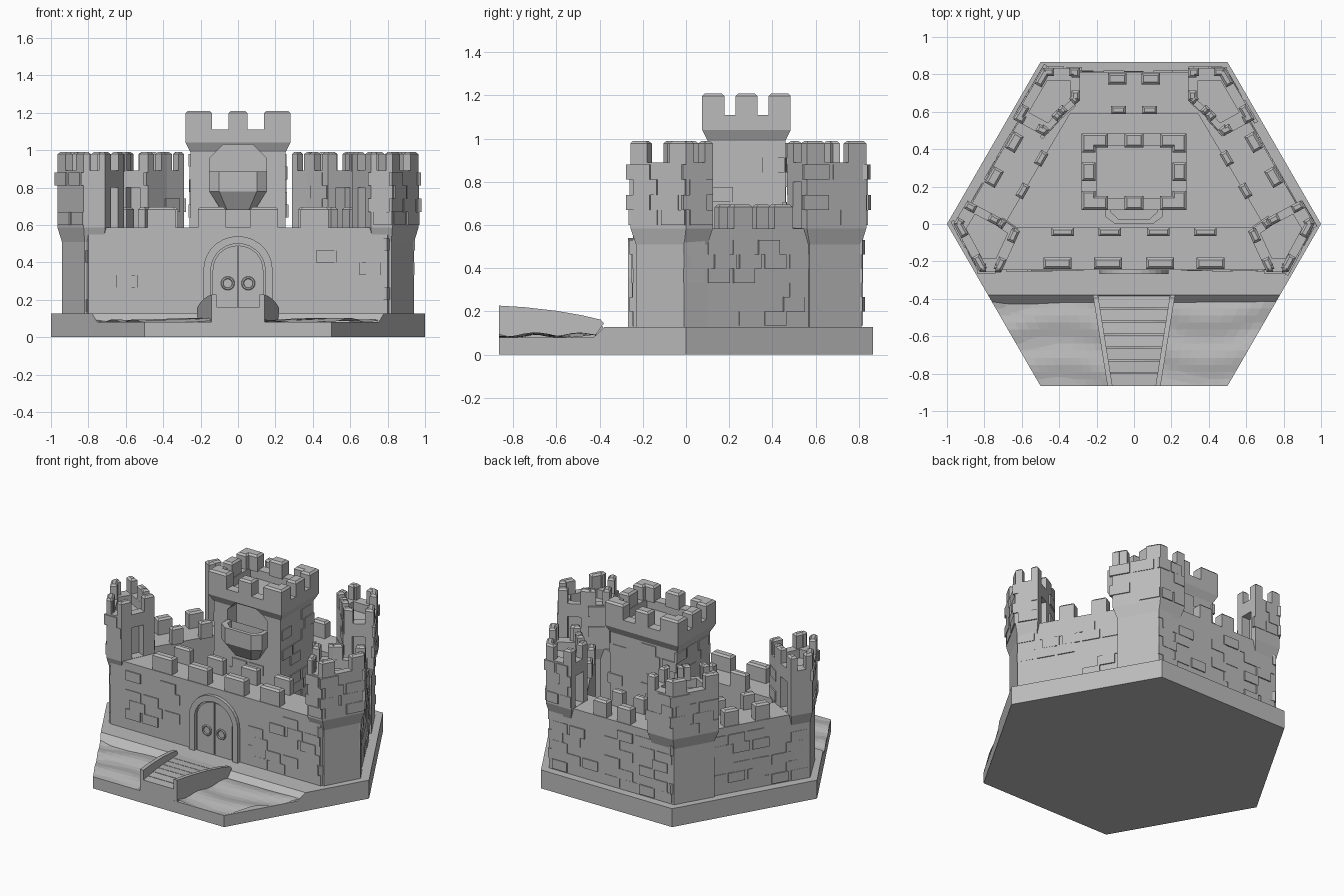
import bpy, bmesh, math, random
from mathutils import Vector

random.seed(4)
if "Cube" in bpy.data.objects:
    bpy.data.objects.remove(bpy.data.objects["Cube"])

GREY = (0.5, 0.5, 0.5, 1)
stone = bpy.data.materials.new("stone_grey")
stone.use_nodes = True
stone.diffuse_color = GREY
stone.node_tree.nodes["Principled BSDF"].inputs["Base Color"].default_value = GREY


def finish(name, bm):
    bmesh.ops.recalc_face_normals(bm, faces=bm.faces)
    me = bpy.data.meshes.new(name)
    bm.to_mesh(me)
    bm.free()
    me.materials.append(stone)
    ob = bpy.data.objects.new(name, me)
    bpy.context.collection.objects.link(ob)
    return ob


def add_rings(bm, rings):
    """Skin a stack of equal point rings and cap both ends."""
    rows = [[bm.verts.new(p) for p in r] for r in rings]
    n = len(rows[0])
    for a, b in zip(rows, rows[1:]):
        for i in range(n):
            j = (i + 1) % n
            bm.faces.new((a[i], a[j], b[j], b[i]))
    bm.faces.new(rows[0][::-1])
    bm.faces.new(rows[-1])


def loft(name, layers):
    bm = bmesh.new()
    add_rings(bm, [[(x, y, z) for x, y in poly] for poly, z in layers])
    return finish(name, bm)


def prism_y(name, pts, y0, y1):
    bm = bmesh.new()
    add_rings(bm, [[(x, y, z) for x, z in pts] for y in (y0, y1)])
    return finish(name, bm)


def scaled(poly, k):
    cx = sum(p[0] for p in poly) / len(poly)
    cy = sum(p[1] for p in poly) / len(poly)
    return [(cx + (x - cx) * k, cy + (y - cy) * k) for x, y in poly]


def block(bm, p, q, t, width, depth, z0, z1, inset=0.0, cham=0.0):
    """Box lying along the edge p-q at fraction t, its outer face inset to the left."""
    p, q = Vector(p), Vector(q)
    d = (q - p).normalized()
    n = Vector((-d.y, d.x))
    c = p.lerp(q, t) + n * inset

    def ring(e, z):
        a, b = -width / 2 + e, width / 2 - e
        return [(*(c + d * u + n * v), z) for u, v in
                ((a, e), (b, e), (b, depth - e), (a, depth - e))]
    rings = [ring(0, z0), ring(0, z1 - cham), ring(cham, z1)] if cham else [ring(0, z0), ring(0, z1)]
    add_rings(bm, rings)


def edges(poly):
    return list(zip(poly, poly[1:] + poly[:1]))


def bricks(bm, p, q, z0, z1, skip=None):
    """Running-bond courses with some stones standing proud of the wall."""
    length = (Vector(q) - Vector(p)).length
    rows = round((z1 - z0) / 0.065)
    h, n = (z1 - z0) / rows, max(1, round(length / 0.13))
    for r in range(rows):
        for i in range(n):
            t = (i + (0.3 if r % 2 else 0.55)) / n
            x = p[0] + (q[0] - p[0]) * t
            z = z0 + r * h
            if random.random() < 0.5 or (skip and skip(x, z)):
                continue
            out = random.uniform(0.003, 0.009)
            block(bm, p, q, t, length / n * 0.85, 0.02, z, z + h, -out)


def cut(ob, cutter):
    m = ob.modifiers.new("cut", 'BOOLEAN')
    m.operation, m.solver, m.object = 'DIFFERENCE', 'EXACT', cutter
    cutter.hide_render = True
    bpy.context.view_layer.objects.active = ob
    bpy.ops.object.modifier_apply(modifier=m.name)
    bpy.data.objects.remove(cutter)


def mirrored(poly, s):
    return poly if s < 0 else [(-x, y) for x, y in poly][::-1]


def arch(w, z0, spring, top, n=14):
    arc = [(w * math.cos(math.pi * i / n), spring + (top - spring) * math.sin(math.pi * i / n))
           for i in range(n + 1)]
    return [(w, z0)] + arc + [(-w, z0)]


# Hexagonal base, raised land and rippled water
hexagon = [(math.cos(math.pi * i / 3), math.sin(math.pi * i / 3)) for i in range(6)]
loft("base", [(hexagon, 0), (hexagon, 0.08)])


def land_outline(y):
    x = 1 + y / math.sqrt(3)
    return hexagon[:4] + [(-x, y), (x, y)]


loft("land", [(land_outline(-0.43), 0.078), (land_outline(-0.38), 0.127)])

bm = bmesh.new()
bmesh.ops.create_grid(bm, x_segments=24, y_segments=12, size=1)
for v in bm.verts:
    u, y = v.co.x, -0.64 + v.co.y * 0.226
    x = u * (1 + y / math.sqrt(3))
    z = 0.09 + 0.008 * math.sin(28 * y + 3 * math.sin(4 * x)) + 0.005 * math.sin(9 * x + 5 * y)
    v.co = (x, y, z)
finish("water", bm)

# Curtain walls
outer = [(-0.8, -0.245), (0.8, -0.245), (0.93, 0), (0.465, 0.812), (-0.465, 0.812), (-0.93, 0)]
inner = [(-0.695, -0.02), (0.695, -0.02), (0.69, 0), (0.342, 0.59), (-0.342, 0.59), (-0.69, 0)]
names = ["front", "front_left", "left", "back", "right", "front_right"]
for i, nm in enumerate(names):
    j = (i + 1) % 6
    loft(nm + "_wall", [([outer[i], outer[j], inner[j], inner[i]], z) for z in (0.12, 0.585)])

bm = bmesh.new()
for p, q in edges(outer):
    bricks(bm, p, q, 0.135, 0.53, lambda x, z: p[1] < -0.2 and q[1] < -0.2 and abs(x) < 0.25 and z < 0.53)
finish("wall_bricks", bm)

# Curtain merlons on the outer and inner edge of the wall walk
bm = bmesh.new()
for k, xs in ((0, (-0.41, -0.14, 0.14, 0.41)), (3, (-0.09, 0.09)), (2, (0.33, 0.56)), (4, (0.44, 0.67))):
    p, q = outer[k], outer[(k + 1) % 6]
    length = (Vector(q) - Vector(p)).length
    for f in xs:
        t = 0.5 + f / length if k in (0, 3) else f
        w = 0.15 if k == 0 else 0.1
        block(bm, p, q, t, w, 0.06, 0.58, 0.695, 0.005, 0.012)
        block(bm, p, q, 0.5 + (t - 0.5) * 0.93, w * 0.8, 0.045, 0.58, 0.695, 0.18, 0.012)
finish("wall_merlons", bm)


def crenellate(name, poly, z0, z1, depth, share, middle=False):
    bm = bmesh.new()
    for p, q in edges(poly):
        length = (Vector(q) - Vector(p)).length
        for t in (share / 2, 1 - share / 2):
            block(bm, p, q, t, length * share, depth, z0, z1, 0, 0.012)
        if middle:
            block(bm, p, q, 0.5, 0.1, depth, z0, z1, 0, 0.012)
    finish(name, bm)


# Corner towers with doorways onto the wall walk
front_poly = [(-0.965, 0), (-0.825, -0.257), (-0.71, -0.257), (-0.61, -0.04), (-0.71, 0.03), (-0.89, 0.125)]
back_poly = [(-0.485, 0.835), (-0.645, 0.56), (-0.48, 0.47), (-0.38, 0.58), (-0.29, 0.66), (-0.29, 0.835)]
for s, side in ((-1, "right"), (1, "left")):
    for pos, shape, doors in (("front", front_poly, (2, 4)), ("back", back_poly, (1, 4))):
        poly, name = mirrored(shape, s), f"{pos}_{side}_tower"
        low, well = scaled(poly, 0.87), scaled(poly, 0.62)
        tower = loft(name, [(low, 0.12), (low, 0.51), (poly, 0.585), (poly, 0.89), (well, 0.89), (well, 0.83)])
        flip = [(Vector((s * -a[0], a[1])), Vector((s * -b[0], b[1]))) for a, b in edges(shape)]
        bm = bmesh.new()
        for i, (p, q) in enumerate(flip):
            if s > 0:
                p, q = q, p
            if i in doors:
                hole = bmesh.new()
                block(hole, p, q, 0.5, 0.085, 0.09, 0.587, 0.8, -0.03)
                cut(tower, finish("doorway_cutter", hole))
            else:
                bricks(bm, p, q, 0.6, 0.88)
        finish(name + "_bricks", bm)
        crenellate(name + "_merlons", poly, 0.885, 0.99, 0.045, 0.3)


# Central keep
def rect(x, y0, y1):
    return [(-x, y0), (x, y0), (x, y1), (-x, y1)]


shaft, head = rect(0.255, 0.1, 0.46), rect(0.28, 0.075, 0.485)
roof = rect(0.2, 0.14, 0.42)
keep = loft("keep", [(shaft, 0.12), (shaft, 0.99), (head, 1.04), (head, 1.11), (roof, 1.11), (roof, 1.05)])
window = [(-0.15, 0.8), (0.15, 0.8), (0.15, 0.96), (0.08, 1.03), (-0.08, 1.03), (-0.15, 0.96)]
cut(keep, prism_y("window_cutter", window, 0, 0.2))
crenellate("keep_merlons", head, 1.1, 1.21, 0.075, 0.25, True)
bm = bmesh.new()
for p, q in edges(shaft):
    bricks(bm, p, q, 0.3, 0.98, lambda x, z: p[1] == q[1] == 0.1 and abs(x) < 0.23 and z > 0.6)
finish("keep_bricks", bm)


# Balcony
def bay(w, y):
    return [(-w, 0.11), (-w, y + 0.04), (-w * 0.65, y), (w * 0.65, y), (w, y + 0.04), (w, 0.11)]


loft("balcony", [(bay(0.09, 0.06), 0.68), (bay(0.155, 0), 0.78), (bay(0.155, 0), 0.885),
                 (bay(0.125, 0.025), 0.885), (bay(0.125, 0.025), 0.81)])

# Gate: arched surround, two leaves and ring handles
prism_y("gate_surround", arch(0.185, 0.125, 0.36, 0.54) + arch(0.145, 0.125, 0.36, 0.5)[::-1], -0.268, -0.23)
half = [p for p in arch(0.135, 0.13, 0.36, 0.49) if p[0] > 0.004]
for s, side in ((-1, "right"), (1, "left")):
    leaf = half + [(0.004, 0.49), (0.004, 0.13)]
    prism_y(side + "_gate_leaf", [(s * x, z) for x, z in leaf], -0.256, -0.23)
    bpy.ops.mesh.primitive_torus_add(major_segments=20, minor_segments=6, major_radius=0.03, minor_radius=0.007,
                                     location=(s * 0.055, -0.262, 0.288), rotation=(math.pi / 2, 0, 0))
    ring = bpy.context.object
    ring.name = side + "_ring_handle"
    ring.data.materials.append(stone)
    bpy.ops.object.shade_smooth_by_angle()


# Bridge with planked deck and flared rails
def half_width(y):
    return 0.12 + (y + 0.866) * 0.16


def deck_height(y):
    return 0.13 + 0.03 * min(1, (-0.38 - y) / 0.3)


bm = bmesh.new()
count, step = 7, 0.486 / 7
for i in range(count):
    a = -0.866 + i * step
    b = a + step - 0.004
    add_rings(bm, [[(-half_width(y), y, z), (half_width(y), y, z), (half_width(y), y, 0.06), (-half_width(y), y, 0.06)]
                   for y, z in ((a, deck_height(a)), (b, deck_height(b)))])
finish("bridge_deck", bm)

rail = [(-0.866, 0.06), (-0.866, 0.227), (-0.75, 0.22), (-0.6, 0.203), (-0.48, 0.182), (-0.395, 0.162),
        (-0.38, 0.145), (-0.43, 0.075)]
for s, side in ((-1, "right"), (1, "left")):
    bm = bmesh.new()
    add_rings(bm, [[(s * (half_width(y) + o), y, z) for y, z in rail] for o in (-0.005, 0.022)])
    finish(side + "_bridge_rail", bm)
